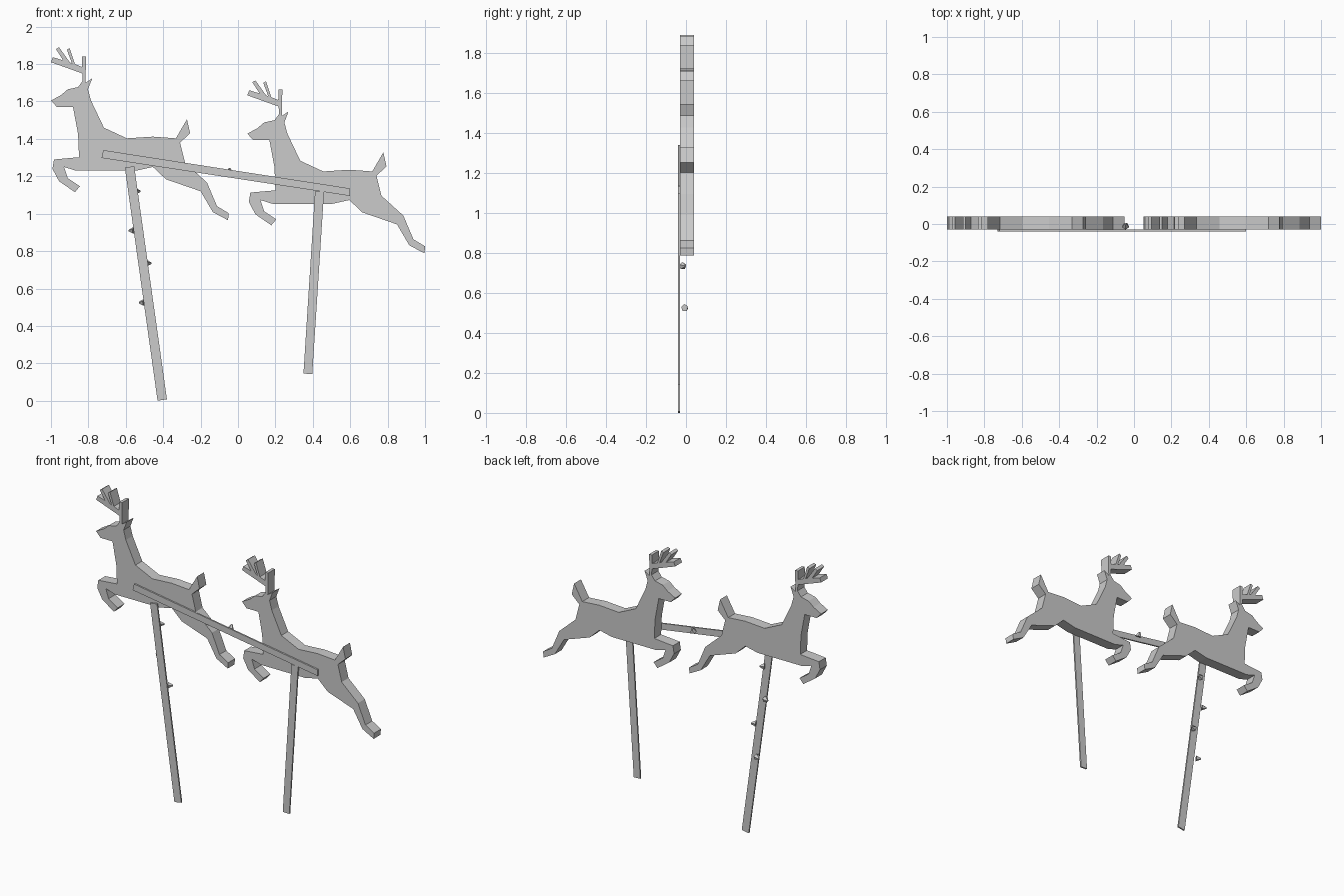
import bpy
from mathutils import Vector

# outline of the jumping deer (front deer position), x/z pairs in hundredths
OUTLINE = [(-100, 160.5), (-94.5, 163.5), (-91, 166.5), (-85.5, 167.7), (-83, 171), (-83.3, 175),
           (-100, 181), (-99, 183.7), (-93.5, 182), (-97.3, 188), (-95.7, 189), (-90, 181),
           (-88.8, 180.4), (-91.5, 187.7), (-90, 188.5), (-87.2, 180), (-83.5, 178.5),
           (-83.3, 184), (-81.3, 184), (-81.5, 170), (-78, 172.3), (-80.2, 166.5), (-78.6, 160.5),
           (-71.7, 146), (-59.4, 140.3), (-45.5, 141.2), (-33.2, 140.3), (-27.3, 150.5),
           (-25.6, 143), (-31, 138), (-28.3, 127.3), (-16.6, 116.7), (-11.2, 104), (-5, 100.3),
           (-5.3, 96.5), (-13.4, 100.8), (-20, 112), (-38.5, 118.4), (-45.5, 125), (-54.5, 123),
           (-86.6, 123), (-93, 125), (-91, 119), (-84.5, 114.7), (-87.2, 111.5),
           (-95.7, 117.4), (-99.2, 124), (-98.4, 129), (-85, 130.2), (-85.5, 142.5), (-88.2, 157),
           (-96.8, 157)]


def slab(name, pts, y0, y1):
    """Flat board cut from an x/z outline."""
    n = len(pts)
    verts = [(x, y, z) for y in (y0, y1) for x, z in pts]
    faces = [tuple(range(n)), tuple(range(2 * n - 1, n - 1, -1))]
    faces += [(i, i + n, (i + 1) % n + n, (i + 1) % n) for i in range(n)]
    me = bpy.data.meshes.new(name)
    me.from_pydata(verts, [], faces)
    ob = bpy.data.objects.new(name, me)
    bpy.context.collection.objects.link(ob)
    return ob


# two deer boards
for name, dx, dz in (("front_deer", 0, 0), ("rear_deer", 1.05, -0.177)):
    slab(name, [(x / 100 + dx, z / 100 + dz) for x, z in OUTLINE], -0.03, 0.04)

# thin support posts and linking bar
slab("front_post", [(-0.605, 1.247), (-0.43, 0.0), (-0.38, 0.008), (-0.555, 1.254)], -0.04, -0.03)
slab("rear_post", [(0.412, 1.12), (0.35, 0.145), (0.397, 0.143), (0.46, 1.118)], -0.04, -0.03)
slab("link_bar", [(-0.73, 1.298), (0.60, 1.095), (0.60, 1.135), (-0.72, 1.34)], -0.04, -0.03)

# small bulbs along the edges of the post and bar
BULBS = [(-0.537, -0.015, 1.12, 1, 0), (-0.57, -0.012, 0.91, -1, 0), (-0.478, -0.01, 0.735, 1, 0),
         (-0.515, 0.0, 0.525, -1, 0), (-0.045, -0.005, 1.23, 0, 1)]
for i, (x, y, z, ax, az) in enumerate(BULBS):
    bpy.ops.mesh.primitive_cone_add(vertices=5, radius1=0.02, radius2=0.005, depth=0.03,
                                    location=(x, y, z))
    ob = bpy.context.object
    ob.name = f"bulb_{i + 1}"
    ob.rotation_euler = Vector((ax, 0.5, az)).to_track_quat('Z', 'Y').to_euler()
